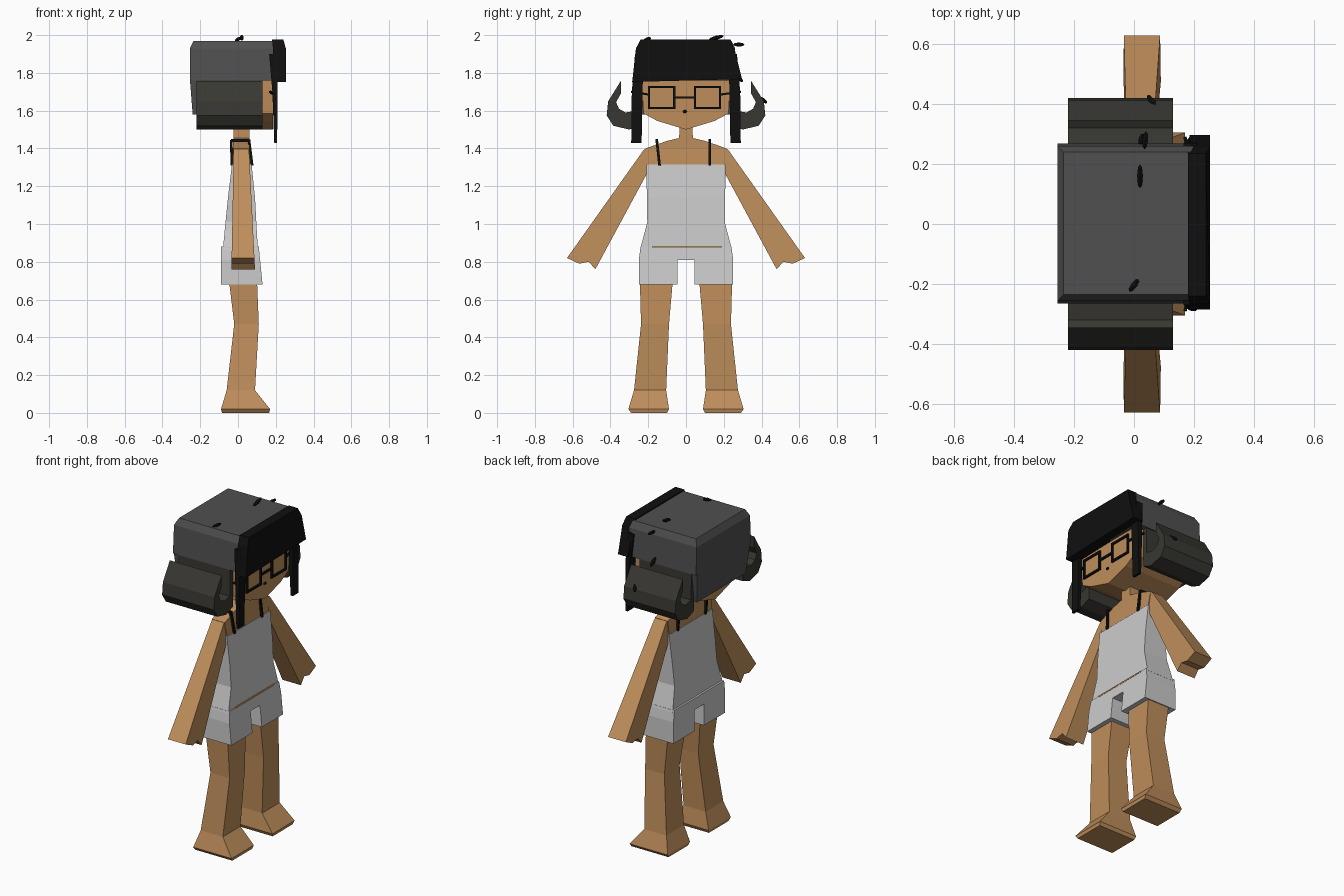
import bpy, bmesh
from mathutils import Vector


def mat(name, r, g, b):
    m = bpy.data.materials.new(name)
    m.diffuse_color = (r, g, b, 1)
    return m


SKIN = mat("skin", 0.52, 0.27, 0.105)
BLACK = mat("black", 0.005, 0.005, 0.005)
HAIR = mat("hair grey", 0.08, 0.08, 0.08)
CURL = mat("hair dark", 0.04, 0.039, 0.032)
CLOTH = mat("cloth", 0.6, 0.6, 0.6)


def make(name, rings, material):
    """Skin a list of equal-length rings and cap both ends."""
    bm = bmesh.new()
    vs = [[bm.verts.new(p) for p in ring] for ring in rings]
    n = len(vs[0])
    for a, b in zip(vs, vs[1:]):
        for i in range(n):
            j = (i + 1) % n
            bm.faces.new((a[i], a[j], b[j], b[i]))
    bm.faces.new(vs[0])
    bm.faces.new(vs[-1])
    bmesh.ops.recalc_face_normals(bm, faces=bm.faces)
    me = bpy.data.meshes.new(name)
    bm.to_mesh(me)
    bm.free()
    me.materials.append(material)
    ob = bpy.data.objects.new(name, me)
    bpy.context.collection.objects.link(ob)
    return ob


def loft(name, rows, material, s=1):
    """Rows of z, x0, x1, y0, y1 rectangles."""
    return make(name, [[(x0, s * y0, z), (x1, s * y0, z), (x1, s * y1, z), (x0, s * y1, z)]
                       for z, x0, x1, y0, y1 in rows], material)


def prism(name, pts, back, front, material, s=1):
    """Side-to-side (y, z) profile between two depths given as functions of z."""
    return make(name, [[(f(z), s * y, z) for y, z in pts] for f in (back, front)], material)


def ramp(z0, v0, z1, v1):
    return lambda z: v0 + (v1 - v0) * (z - z0) / (z1 - z0)


def const(v):
    return lambda z: v


def bar(name, a, b, t, material, w=None):
    """Square bar from a to b."""
    a, b = Vector(a), Vector(b)
    d = (b - a).normalized()
    u = Vector((1, 0, 0)) if abs(d.x) < 0.8 else Vector((0, 1, 0))
    v = d.cross(u).normalized() * (w or t) / 2
    u = v.cross(d).normalized() * t / 2
    return make(name, [[p + u + v, p + u - v, p - u - v, p - u + v] for p in (a, b)], material)


def tuft(name, a, b, w=0.022):
    """Small pointed stray hair."""
    a, b = Vector(a), Vector(b)
    bpy.ops.mesh.primitive_uv_sphere_add(segments=6, ring_count=4, location=(a + b) / 2)
    o = bpy.context.object
    o.name = name
    o.scale = (w / 2, w / 2, (b - a).length / 2)
    o.rotation_euler = (b - a).to_track_quat('Z', 'Y').to_euler()
    o.data.materials.append(BLACK)


# legs, arms, hair curls and face locks on both sides
for s, side in ((1, "left"), (-1, "right")):
    loft(side + "_leg", [(0.0, -0.085, 0.165, 0.10, 0.29), (0.02, -0.09, 0.17, 0.09, 0.305),
                         (0.12, -0.06, 0.09, 0.105, 0.275), (0.47, -0.02, 0.11, 0.09, 0.238),
                         (0.72, -0.05, 0.10, 0.068, 0.245)], SKIN, s)
    prism(side + "_arm", [(0.16, 1.42), (0.222, 1.395), (0.63, 0.82), (0.565, 0.79),
                          (0.515, 0.80), (0.48, 0.76), (0.205, 1.27)],
          ramp(0.76, -0.035, 1.42, -0.022), ramp(0.76, 0.09, 1.42, 0.057), SKIN, s)
    prism(side + "_hair_curl", [(0.345, 1.757), (0.412, 1.65), (0.42, 1.575), (0.385, 1.52),
                                (0.30, 1.50), (0.235, 1.525), (0.235, 1.77), (0.262, 1.77),
                                (0.265, 1.60), (0.32, 1.59), (0.355, 1.61), (0.37, 1.645),
                                (0.345, 1.69)], const(-0.22), const(0.13), CURL, s)
    loft(side + "_face_lock", [(1.43, 0.192, 0.207, 0.235, 0.29), (1.70, 0.182, 0.21, 0.23, 0.287),
                               (1.90, 0.165, 0.21, 0.225, 0.27)], BLACK, s)
    # top straps, front and back
    top = 0.155 if s < 0 else 0.125
    low = 0.14 if s < 0 else 0.125
    for x0, x1, w in ((0.075, 0.058, "front"), (-0.032, -0.036, "back")):
        bar(f"{side}_{w}_strap", (x0, s * low, 1.31), (x1, s * top, 1.445), 0.014, BLACK)
    bar(side + "_strap_top", (-0.036, s * top, 1.442), (0.06, s * top, 1.442), 0.014, BLACK)
    # glasses
    y0, y1 = (0.047, 0.18) if s > 0 else (-0.195, -0.062)
    z0, z1, x, t = 1.615, 1.725, 0.197, 0.011
    for z in (z0, z1):
        bar(side + "_lens_rim", (x, y0 - t / 2, z), (x, y1 + t / 2, z), t, BLACK)
    for y in (y0, y1):
        bar(side + "_lens_rim", (x, y, z0), (x, y, z1), t, BLACK)
    bar(side + "_glasses_arm", (x, y1 if s > 0 else y0, 1.685), (0.17, s * 0.29, 1.70), t, BLACK)
bar("glasses_bridge", (0.197, -0.062, 1.67), (0.197, 0.047, 1.67), 0.011, BLACK)

# shorts, shirt and bare waistline
prism("shorts", [(0.25, 0.68), (0.25, 0.81), (0.24, 0.88), (-0.24, 0.88), (-0.25, 0.81),
                 (-0.25, 0.68), (-0.045, 0.68), (-0.045, 0.81), (0.045, 0.81), (0.045, 0.68)],
      const(-0.09), ramp(0.68, 0.13, 0.88, 0.11), CLOTH)
loft("shirt", [(0.865, -0.08, 0.105, -0.243, 0.243), (1.01, -0.066, 0.097, -0.205, 0.205),
               (1.14, -0.053, 0.09, -0.207, 0.207), (1.315, -0.032, 0.072, -0.21, 0.21)], CLOTH)
bar("waist_gap", (0.108, -0.18, 0.878), (0.108, 0.19, 0.878), 0.008, SKIN)

# shoulders, neck and head
loft("shoulders_and_neck", [(1.29, -0.03, 0.07, -0.20, 0.20), (1.40, -0.027, 0.06, -0.215, 0.215),
                            (1.44, -0.025, 0.06, -0.10, 0.10), (1.455, -0.025, 0.06, -0.036, 0.036),
                            (1.58, -0.025, 0.06, -0.034, 0.034)], SKIN)
half = [(0.15, 1.545), (0.225, 1.585), (0.232, 1.70), (0.232, 1.90)]
prism("head", [(0, 1.50)] + half + [(-y, z) for y, z in reversed(half)],
      const(-0.20), const(0.185), SKIN)
tuft("nose", (0.185, -0.006, 1.587), (0.185, -0.006, 1.604))

# hair cap, back of the hair and fringe
loft("hair_cap", [(1.76, -0.255, 0.20, -0.265, 0.268), (1.93, -0.255, 0.20, -0.255, 0.26),
                  (1.97, -0.235, 0.19, -0.235, 0.24)], HAIR)
loft("hair_back", [(1.58, -0.24, -0.195, -0.235, 0.235), (1.77, -0.255, -0.195, -0.26, 0.26)], HAIR)
make("fringe", [[(x0, y0, 1.752), (x0, y1, 1.767), (x0, y2, 1.93), (x1, 0.235, 1.978),
                 (x1, -0.24, 1.978), (x0, -0.265, 1.93)]
                for x0, x1, y0, y1, y2 in ((0.185, 0.18, -0.285, 0.297, 0.255),
                                           (0.253, 0.24, -0.285, 0.297, 0.255))], BLACK)

# stray tufts
tuft("top_tuft", (0.02, 0.12, 1.975), (0.02, 0.20, 1.997))
tuft("top_tuft", (0.035, 0.25, 1.95), (0.04, 0.31, 1.95))
tuft("top_tuft", (-0.015, -0.225, 1.97), (0.015, -0.185, 1.985))
tuft("curl_tuft", (0.045, 0.43, 1.64), (0.075, 0.39, 1.67))
tuft("side_tuft", (0.02, 0.265, 1.80), (0.03, 0.30, 1.75))
